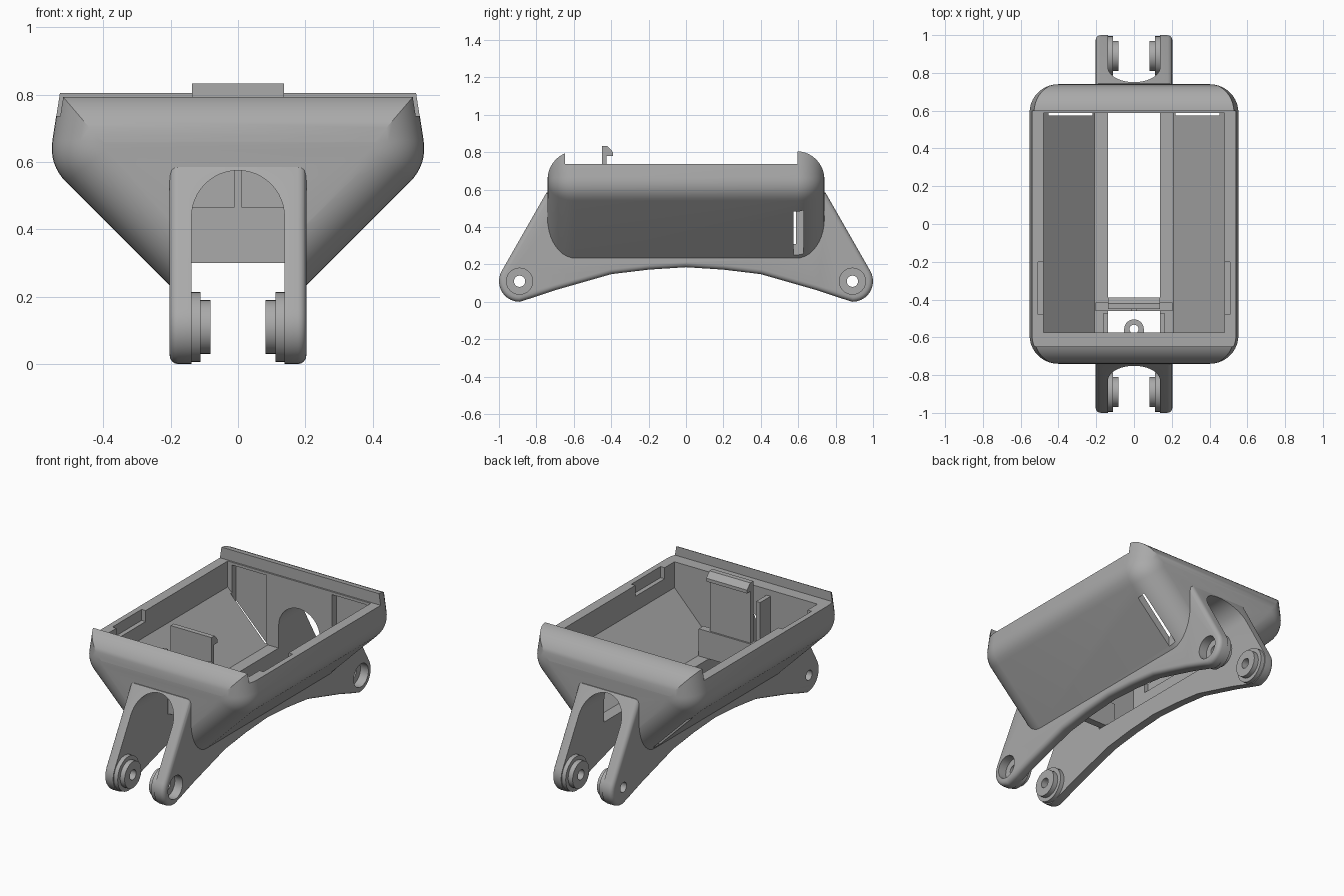
import bpy, bmesh, math
from math import sin, cos, pi

cube = bpy.data.objects.get("Cube")
if cube:
    bpy.data.objects.remove(cube, do_unlink=True)

grey = bpy.data.materials.new("plain grey")
grey.use_nodes = True
grey.diffuse_color = (0.4, 0.4, 0.4, 1)
grey.node_tree.nodes["Principled BSDF"].inputs["Base Color"].default_value = (0.4, 0.4, 0.4, 1)


def loft(name, rings, capped=True):
    """Skin closed rings of 3D points; cap the ends or join last ring to first."""
    bm = bmesh.new()
    loops = [[bm.verts.new(p) for p in ring] for ring in rings]
    n = len(loops[0])
    pairs = list(zip(loops, loops[1:])) + ([] if capped else [(loops[-1], loops[0])])
    for a, b in pairs:
        for i in range(n):
            j = (i + 1) % n
            bm.faces.new((a[i], a[j], b[j], b[i]))
    if capped:
        bm.faces.new(loops[0])
        bm.faces.new(loops[-1])
    bmesh.ops.recalc_face_normals(bm, faces=bm.faces)
    mesh = bpy.data.meshes.new(name)
    bm.to_mesh(mesh)
    bm.free()
    mesh.materials.append(grey)
    obj = bpy.data.objects.new(name, mesh)
    bpy.context.collection.objects.link(obj)
    return obj


def prism(name, outline, axis, lo, hi):
    """Extrude a 2D outline along x, y or z."""
    place = {"x": lambda p, d: (d, p[0], p[1]),
             "y": lambda p, d: (p[0], d, p[1]),
             "z": lambda p, d: (p[0], p[1], d)}[axis]
    return loft(name, [[place(p, d) for p in outline] for d in (lo, hi)])


def box(name, x, y, z):
    outline = [(x[0], y[0]), (x[1], y[0]), (x[1], y[1]), (x[0], y[1])]
    return prism(name, outline, "z", *z)


def arc(cx, cy, r, start, end, steps):
    return [(cx + r * cos(a), cy + r * sin(a))
            for a in (start + (end - start) * i / steps for i in range(steps + 1))]


def disc(name, y, z, r, x0, x1):
    return prism(name, arc(y, z, r, 0, 2 * pi, 32)[:-1], "x", x0, x1)


def freeze(obj):
    """Apply modifiers."""
    dg = bpy.context.evaluated_depsgraph_get()
    obj.data = bpy.data.meshes.new_from_object(obj.evaluated_get(dg))
    obj.modifiers.clear()


def combine(obj, other, operation="DIFFERENCE"):
    mod = obj.modifiers.new("combine", "BOOLEAN")
    mod.solver = "EXACT"
    mod.operation = operation
    mod.object = other
    freeze(obj)
    bpy.data.objects.remove(other, do_unlink=True)


# Funnel shaped shell with rounded ends
END, ROUND = 0.74, 0.15


def section(d):
    """Cross-section of the shell, inset by d."""
    slope, side = -0.03 - d * math.sqrt(2), 0.655 - d * 1.012
    px = (side + 0.156 * slope) / 1.156
    pz = px - slope
    t = max(0.075 - 0.4 * d, 0.01)
    a, b = (px - 0.7 * t, pz - 0.7 * t), (px - 0.154 * t, pz + 0.988 * t)
    half = [(max(0.23 + slope, 0.01), 0.23)]
    for i in range(9):
        u = i / 8
        half.append(tuple((1 - u) ** 2 * a[k] + 2 * u * (1 - u) * (px, pz)[k] + u * u * b[k]
                          for k in (0, 1)))
    top = 0.805 - d
    half.append((side - 0.156 * top, top))
    return half + [(-x, z) for x, z in reversed(half)]


steps = [i * pi / 20 for i in range(11)]
stations = [(-END + ROUND * (1 - sin(a)), ROUND * (1 - cos(a))) for a in reversed(steps)]
stations += [(-y, d) for y, d in reversed(stations)]
body = loft("case_with_hinge_arms", [[(x, y, z) for x, z in section(d)] for y, d in stations])

# Hinge arms: one arched block, split later by the channel
HY, HZ, HR = 0.89, 0.11, 0.11
half = [(0, 0.185), (0.2, 0.172), (0.4, 0.148), (0.55, 0.105), (0.7, 0.062), (0.82, 0.022)]
half += arc(HY, HZ, HR, -pi / 2, pi / 6, 10) + [(0.745, 0.585)]
outline = half + [(-y, z) for y, z in reversed(half[1:])]
arms = prism("arms", outline, "x", -0.203, 0.203)
bev = arms.modifiers.new("rounding", "BEVEL")
bev.width, bev.segments, bev.limit_method, bev.angle_limit = 0.025, 4, "ANGLE", math.radians(75)
freeze(arms)
combine(body, arms, "UNION")

# Cavity, arched channel between the arms, and open rim
cavity = [(0.21, 0.30), (0.48, 0.58), (0.48, 1)]
combine(body, prism("cavity", cavity + [(-x, z) for x, z in reversed(cavity)], "y", -0.575, 0.587))
channel = [(-0.138, -0.2), (0.138, -0.2)] + arc(0, 0.437, 0.138, 0, pi, 24)
combine(body, prism("channel", channel, "y", -1.2, 1.2))
combine(body, box("rim", (-1, 1), (-0.648, 0.597), (0.737, 1.2)))

for s in (-1, 1):
    def span(a, b):
        return sorted((s * a, s * b))
    # Side notches and strap slots with their end wall recesses
    combine(body, box("notch", span(0.4, 0.507), (-0.48, -0.2), (0.67, 0.9)))
    combine(body, box("slot", span(0.22, 0.452), (0.575, 0.628), (0.2, 0.72)))
    # Bolt holes
    combine(body, disc("bolt_hole", s * HY, HZ, 0.03, -0.5, 0.5))
    combine(body, disc("bolt_pocket", s * HY, HZ, 0.07, 0.15, 0.5))

parts = [body]

# Stepped hinge bosses inside the arms
boss = [(0.145, 0.03), (0.145, 0.104), (0.112, 0.104), (0.112, 0.08), (0.082, 0.08), (0.082, 0.03)]
for sx, side in ((1, "left"), (-1, "right")):
    for sy, end in ((1, "back"), (-1, "front")):
        rings = [[(sx * x, sy * HY + r * cos(a), HZ + r * sin(a)) for x, r in boss]
                 for a in (2 * pi * i / 32 for i in range(32))]
        parts.append(loft(f"hinge_boss_{end}_{side}", rings, capped=False))
    # Partition beside the latch
    parts.append(box(f"partition_{side}", sorted((sx * 0.138, sx * 0.165)),
                     (-0.58, -0.475), (0.29, 0.7)))

# Latch: cross bar, hooked spring plate and rib
parts.append(box("latch_bar", (-0.205, 0.205), (-0.46, -0.415), (0.3, 0.465)))
hook = [(-0.45, 0.46), (-0.425, 0.46), (-0.425, 0.78), (-0.39, 0.78),
        (-0.39, 0.8), (-0.42, 0.833), (-0.45, 0.833)]
parts.append(prism("latch_plate", hook, "x", -0.137, 0.137))
parts.append(box("latch_rib", (-0.012, 0.012), (-0.46, -0.445), (0.46, 0.6)))

# Screw tab on the front wall
tab = [(-0.052, -0.58), (0.052, -0.58)] + arc(0, -0.557, 0.052, 0, pi, 16)
screw_tab = prism("screw_tab", tab, "z", 0.59, 0.63)
combine(screw_tab, prism("tab_hole", arc(0, -0.557, 0.024, 0, 2 * pi, 20)[:-1], "z", 0.5, 0.7))
parts.append(screw_tab)

# Smooth curved surfaces, keep edges crisp
bpy.ops.object.select_all(action="DESELECT")
for obj in parts:
    obj.select_set(True)
bpy.context.view_layer.objects.active = body
bpy.ops.object.shade_smooth_by_angle(angle=math.radians(28))
